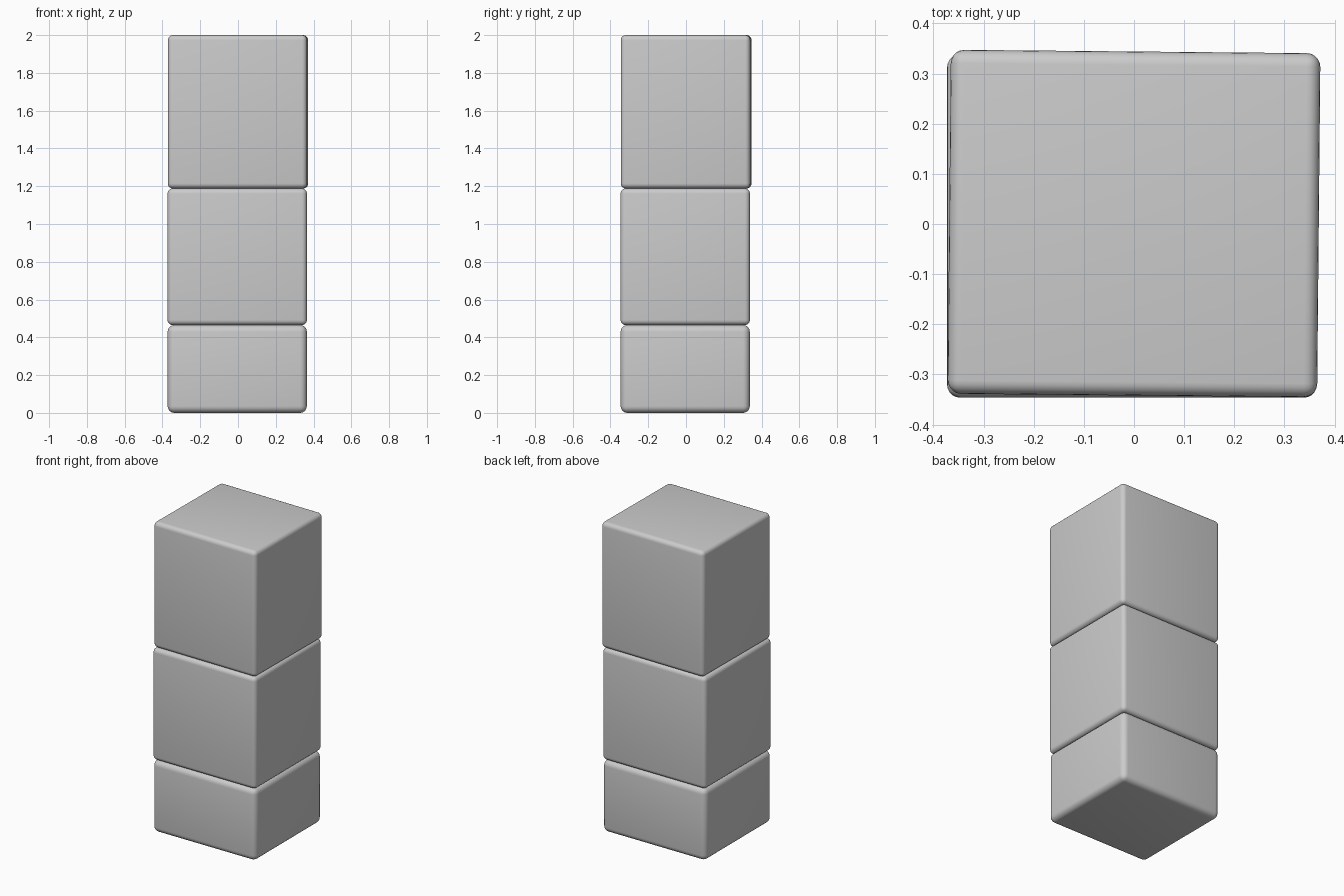
import bpy
import math

if "Cube" in bpy.data.objects:
    bpy.data.objects.remove(bpy.data.objects["Cube"])


def rounded_block(name, centre, size, z0, z1, radius, turn=0.0):
    """Box between two heights with rounded edges."""
    bpy.ops.mesh.primitive_cube_add(size=1, location=(*centre, (z0 + z1) / 2))
    block = bpy.context.object
    block.name = name
    block.scale = (*size, z1 - z0)
    bpy.ops.object.transform_apply(location=False, rotation=False, scale=True)
    block.rotation_euler.z = math.radians(turn)
    bevel = block.modifiers.new("rounded_edges", 'BEVEL')
    bevel.width = radius
    bevel.segments = 5
    bpy.ops.object.modifier_apply(modifier=bevel.name)
    bpy.ops.object.shade_smooth_by_angle(angle=math.radians(40))
    return block


# Stack of three blocks; the top one is turned very slightly
rounded_block("bottom_block", (-0.004, -0.004), (0.737, 0.684), 0.0, 0.465, 0.036)
rounded_block("middle_block", (-0.004, -0.004), (0.738, 0.685), 0.465, 1.188, 0.027)
rounded_block("top_block", (0.0, 0.001), (0.737, 0.686), 1.188, 2.0, 0.027, turn=-0.55)
